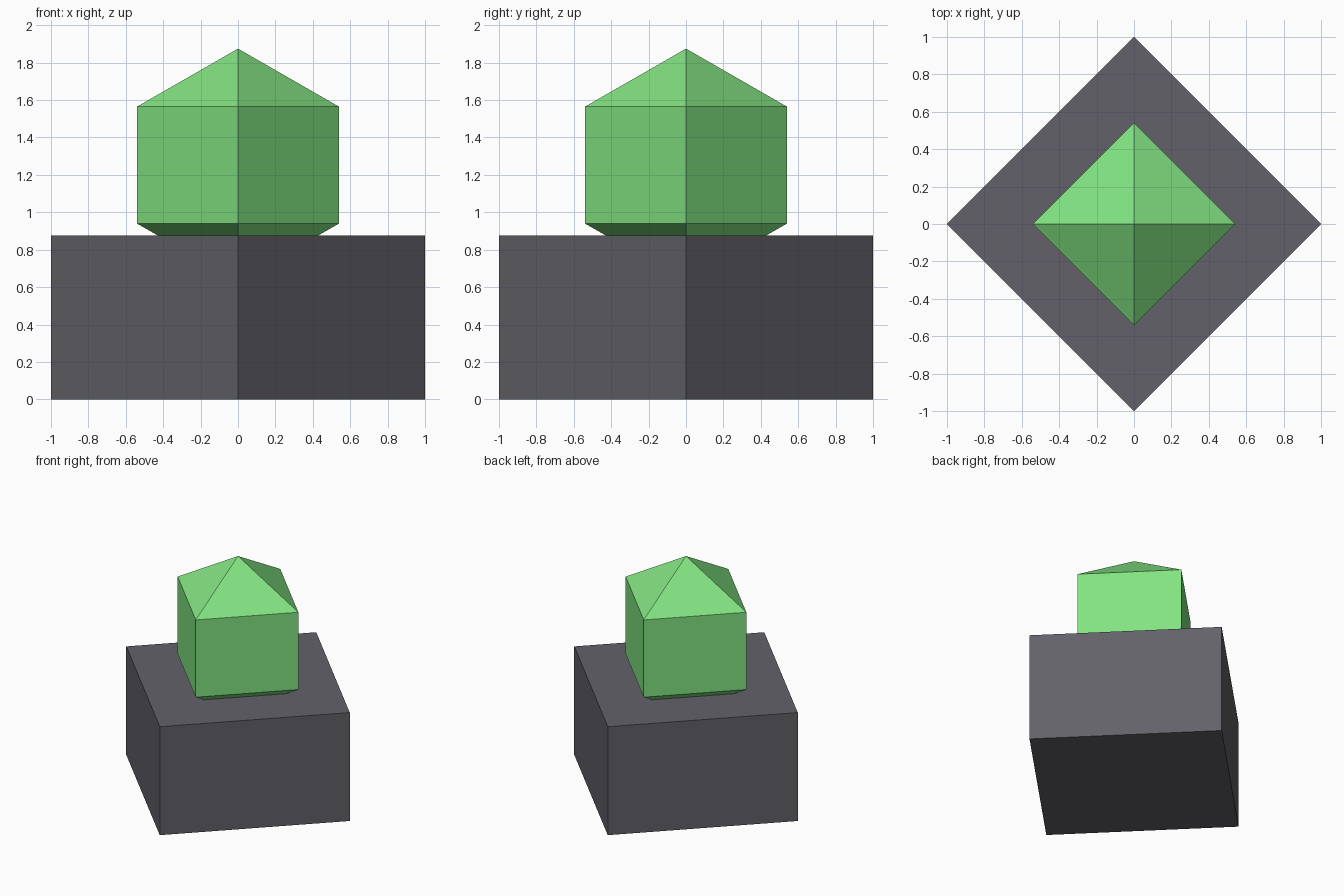
import bpy, bmesh, math

if "Cube" in bpy.data.objects:
    bpy.data.objects.remove(bpy.data.objects["Cube"])


def material(name, rgb):
    mat = bpy.data.materials.new(name)
    mat.diffuse_color = (*rgb, 1.0)
    mat.use_nodes = True
    mat.node_tree.nodes["Principled BSDF"].inputs["Base Color"].default_value = mat.diffuse_color
    return mat


def four_sided(name, rings, mat, bottom_tip=None, top_tip=None):
    """Stack square rings (radius, z) with corners on the axes; ends are flat or pointed."""
    bm = bmesh.new()
    loops = [[bm.verts.new((r * math.cos(i * math.pi / 2), r * math.sin(i * math.pi / 2), z))
              for i in range(4)] for r, z in rings]
    for low, high in zip(loops, loops[1:]):
        for i in range(4):
            j = (i + 1) % 4
            bm.faces.new((low[i], low[j], high[j], high[i]))
    for loop, tip in ((loops[0], bottom_tip), (loops[-1], top_tip)):
        if tip is None:
            bm.faces.new(loop)
        else:
            point = bm.verts.new((0, 0, tip))
            for i in range(4):
                bm.faces.new((loop[i], loop[(i + 1) % 4], point))
    bmesh.ops.recalc_face_normals(bm, faces=bm.faces[:])
    mesh = bpy.data.meshes.new(name)
    bm.to_mesh(mesh)
    bm.free()
    mesh.materials.append(mat)
    obj = bpy.data.objects.new(name, mesh)
    bpy.context.collection.objects.link(obj)
    return obj


grey = material("dark grey stone", (0.120, 0.120, 0.141))
green = material("green crystal", (0.223, 0.768, 0.223))

# Square block turned 45 degrees
four_sided("base_block", [(1.0, 0.0), (1.0, 0.877)], grey)

# Double-pointed crystal, its lower tip sunk into the block
four_sided("crystal", [(0.54, 0.94), (0.54, 1.565)], green, bottom_tip=0.63, top_tip=1.875)
